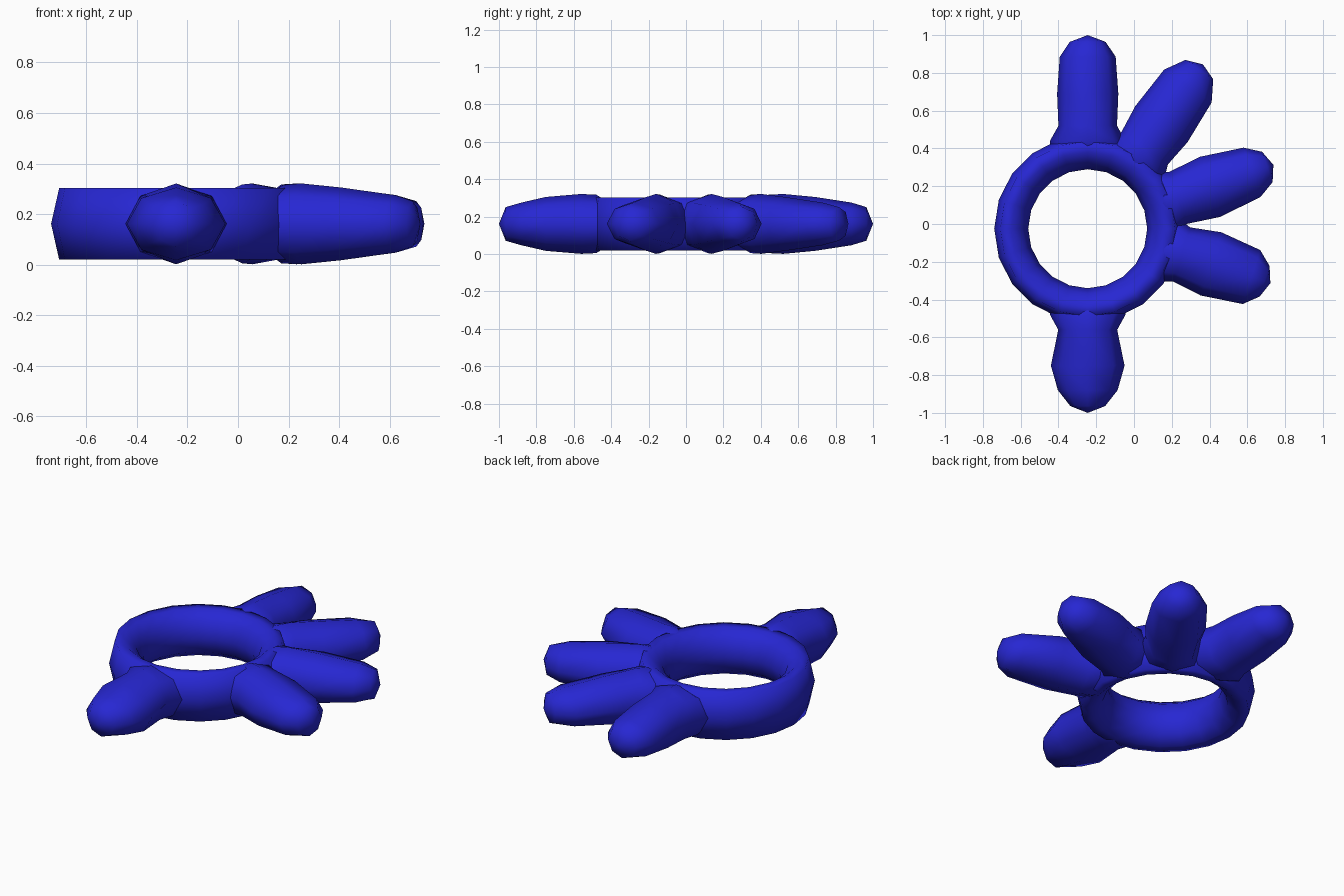
import bpy, bmesh, math
from mathutils import Vector

if "Cube" in bpy.data.objects:
    bpy.data.objects.remove(bpy.data.objects["Cube"])

ZC = 0.161                      # mid height of the whole model
CENTER = Vector((-0.245, -0.025, ZC))

blue = bpy.data.materials.new("deep_blue")
blue.diffuse_color = (0.02, 0.02, 0.65, 1)
blue.use_nodes = True
blue.node_tree.nodes["Principled BSDF"].inputs["Base Color"].default_value = blue.diffuse_color


def finish(bm, name):
    bmesh.ops.recalc_face_normals(bm, faces=bm.faces)
    for f in bm.faces:
        f.smooth = True
    me = bpy.data.meshes.new(name)
    bm.to_mesh(me)
    bm.free()
    me.materials.append(blue)
    ob = bpy.data.objects.new(name, me)
    bpy.context.collection.objects.link(ob)
    return ob


def bridge(bm, a, b):
    n = len(a)
    for i in range(n):
        bm.faces.new((a[i], a[(i + 1) % n], b[(i + 1) % n], b[i]))


# Ring: closed cross-section (radius, height offset) swept round the centre
def make_ring(name, segments=20):
    upper = [(0.495, 0), (0.463, 0.142), (0.405, 0.142), (0.345, 0.095), (0.315, 0)]
    profile = upper + [(r, -z) for r, z in reversed(upper[1:-1])]
    bm = bmesh.new()
    loops = []
    for s in range(segments):
        a = 2 * math.pi * s / segments
        loops.append([bm.verts.new(CENTER + Vector((r * math.cos(a), r * math.sin(a), z)))
                      for r, z in profile])
    for s in range(segments):
        bridge(bm, loops[s], loops[(s + 1) % segments])
    return finish(bm, name)


# Finger: eight-sided loft from a flared root in the ring to a rounded tip
def make_finger(name, root, tip, stations, sides=8):
    root, tip = Vector((*root, ZC)), Vector((*tip, ZC))
    axis = (tip - root).normalized()
    side = Vector((-axis.y, axis.x, 0))
    up = Vector((0, 0, 1))
    heights = [0.09, 0.114, 0.144, 0.16, 0.156]
    rows = [(d, w, h) for (d, w), h in zip(stations, heights)]
    rows.append(((tip - root).length, stations[-1][1], 0.10))
    bm = bmesh.new()
    apex = bm.verts.new(tip)
    loops = []
    for d, w, h in rows:
        loop = []
        for i in range(sides):
            t = 2 * math.pi * i / sides
            loop.append(bm.verts.new(tip - axis * d + side * w * math.cos(t) + up * h * math.sin(t)))
        loops.append(loop)
    for i in range(sides):
        bm.faces.new((apex, loops[0][i], loops[0][(i + 1) % sides]))
    for a, b in zip(loops, loops[1:]):
        bridge(bm, a, b)
    bm.faces.new(loops[-1])
    return finish(bm, name)


make_ring("palm_ring")

# Each finger: root point, tip point, (distance back from tip, half width)
make_finger("back_finger", (-0.245, 0.335), (-0.245, 1.0),
            [(0.036, 0.095), (0.115, 0.148), (0.31, 0.162), (0.48, 0.155), (0.56, 0.2)])
make_finger("back_right_finger", (-0.036, 0.268), (0.365, 0.845),
            [(0.034, 0.09), (0.14, 0.153), (0.385, 0.168), (0.54, 0.15), (0.61, 0.175)])
make_finger("right_finger", (0.095, 0.09), (0.738, 0.313),
            [(0.034, 0.085), (0.12, 0.138), (0.355, 0.168), (0.535, 0.145), (0.6, 0.175)])
make_finger("front_right_finger", (0.095, -0.11), (0.722, -0.313),
            [(0.032, 0.085), (0.105, 0.15), (0.33, 0.176), (0.495, 0.15), (0.57, 0.175)])
make_finger("front_finger", (-0.245, -0.385), (-0.245, -1.0),
            [(0.036, 0.092), (0.12, 0.158), (0.25, 0.195), (0.44, 0.156), (0.52, 0.2)])
